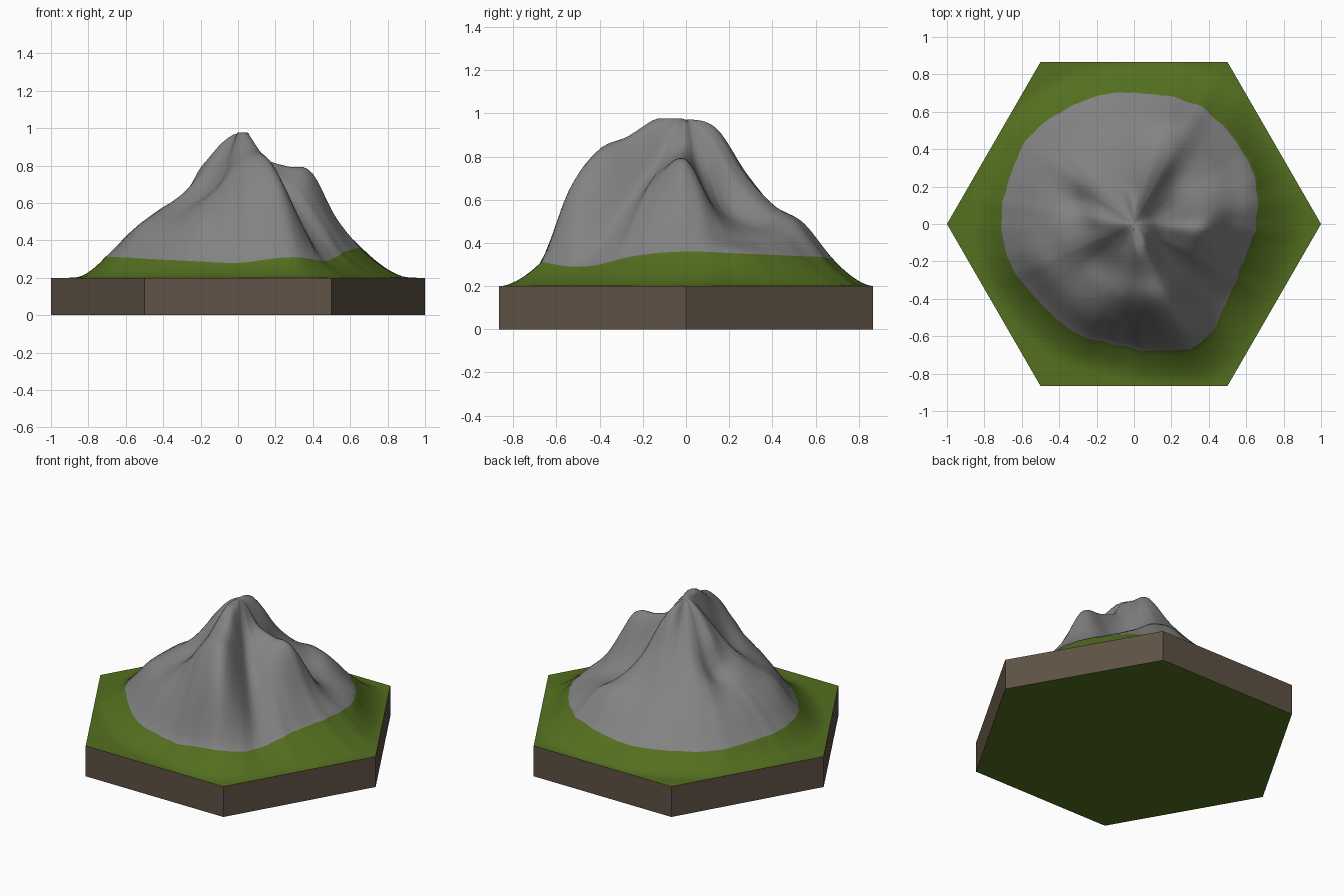
import bpy, bmesh, math
from mathutils import Vector, noise

if "Cube" in bpy.data.objects:
    bpy.data.objects.remove(bpy.data.objects["Cube"])

SEGS, INNER, OUTER = 120, 26, 9
BASE_Z, PEAK_Z = 0.2, 0.97


def material(name, rgb):
    m = bpy.data.materials.new(name)
    m.diffuse_color = (*rgb, 1)
    m.use_nodes = True
    m.node_tree.nodes["Principled BSDF"].inputs["Base Color"].default_value = m.diffuse_color
    return m


grass = material("grass green", (0.087, 0.16, 0.014))
rock = material("rock grey", (0.225, 0.225, 0.225))
soil = material("soil brown", (0.113, 0.084, 0.058))

# Rock outline radius every 20 degrees
OUTLINE = [.65, .69, .70, .72, .70, .71, .715, .725, .71,
           .71, .69, .65, .66, .65, .69, .73, .645, .62]

# Spur and gully profiles every 22.5 degrees, from near the peak to the rock edge
SPURS = [
    (.84, .79, .76, .52, .36), (.79, .62, .52, .42, .35),
    (.82, .57, .48, .44, .34), (.90, .70, .57, .50, .33),
    (.93, .72, .55, .43, .30), (.87, .70, .55, .43, .30),
    (.85, .70, .58, .45, .30), (.82, .63, .54, .45, .31),
    (.84, .65, .56, .45, .31), (.84, .68, .57, .48, .31),
    (.83, .65, .56, .46, .30), (.86, .71, .63, .49, .29),
    (.96, .86, .77, .54, .28), (.96, .88, .82, .65, .31),
    (.85, .71, .57, .42, .29), (.84, .76, .69, .52, .34),
]

# Local bulges and hollows: x, y, radius, height
BULGES = [(.07, -.06, .055, .05), (-.12, .02, .06, .02), (-.21, .04, .05, .04),
          (-.29, .11, .07, -.02)]


def cubic(a, b, c, d, t):
    return b + .5 * t * (c - a + t * (2*a - 5*b + 4*c - d + t * (3*(b - c) + d - a)))


def around(values, ang):
    n = len(values)
    f = ang / math.tau * n
    i = int(math.floor(f))
    return cubic(*(values[(i + k) % n] for k in (-1, 0, 1, 2)), f - i)


def hex_radius(ang):
    a = (ang % (math.pi / 3)) - math.pi / 6
    return math.cos(math.pi / 6) / math.cos(a)


def along(h, t):
    pts = [h[0], PEAK_Z, *h, .2]
    i = min(int(t * 5), 4)
    return cubic(*pts[i:i + 4], t * 5 - i)


# Mountain terrain: rings from the peak to the rock edge, then out to the hexagon
bm = bmesh.new()
top = bm.verts.new((0, 0, PEAK_Z))
rings = []
for j in range(1, INNER + OUTER + 1):
    ring = []
    for s in range(SEGS):
        ang = math.tau * s / SEGS
        d = Vector((math.cos(ang), math.sin(ang), 0))
        edge = around(OUTLINE, ang) + .012 * noise.noise(d * 9)
        rim = hex_radius(ang)
        h = [around([p[k] for p in SPURS], ang) for k in range(5)]
        if j <= INNER:
            t = j / INNER
            r, z = edge * t, along(h, t)
            x, y = r * d.x, r * d.y
            for bx, by, br, bh in BULGES:
                z += bh * math.exp(-((x - bx) ** 2 + (y - by) ** 2) / br ** 2)
            z = min(z, .976)
        else:
            # Grass apron, longest on the right side
            r = edge + (rim - edge) * (j - INNER) / OUTER
            x, y = r * d.x, r * d.y
            reach = .16 + .1 * max(0, d.x)
            u = min(1, (r - edge) / min(reach, rim - edge))
            z = BASE_Z + (h[4] - BASE_Z) * (1 - u) ** 1.6
        ring.append(bm.verts.new((x, y, z)))
    rings.append(ring)
for s in range(SEGS):
    n = (s + 1) % SEGS
    bm.faces.new((top, rings[0][s], rings[0][n])).material_index = 1
    for j in range(len(rings) - 1):
        a, b = rings[j], rings[j + 1]
        f = bm.faces.new((a[s], b[s], b[n], a[n]))
        f.material_index = 1 if j + 1 < INNER else 0
for f in bm.faces:
    f.smooth = True
me = bpy.data.meshes.new("mountain_terrain")
bm.to_mesh(me)
bm.free()
me.materials.append(grass)
me.materials.append(rock)
bpy.context.collection.objects.link(bpy.data.objects.new("mountain_terrain", me))

# Hexagonal tile base: soil walls and a green underside, open under the terrain
bm = bmesh.new()
low, high = [[bm.verts.new((math.cos(k * math.pi / 3), math.sin(k * math.pi / 3), z))
              for k in range(6)] for z in (0, BASE_Z)]
for k in range(6):
    n = (k + 1) % 6
    bm.faces.new((low[k], low[n], high[n], high[k]))
bm.faces.new(low[::-1]).material_index = 1
me = bpy.data.meshes.new("hex_base")
bm.to_mesh(me)
bm.free()
me.materials.append(soil)
me.materials.append(grass)
bpy.context.collection.objects.link(bpy.data.objects.new("hex_base", me))
